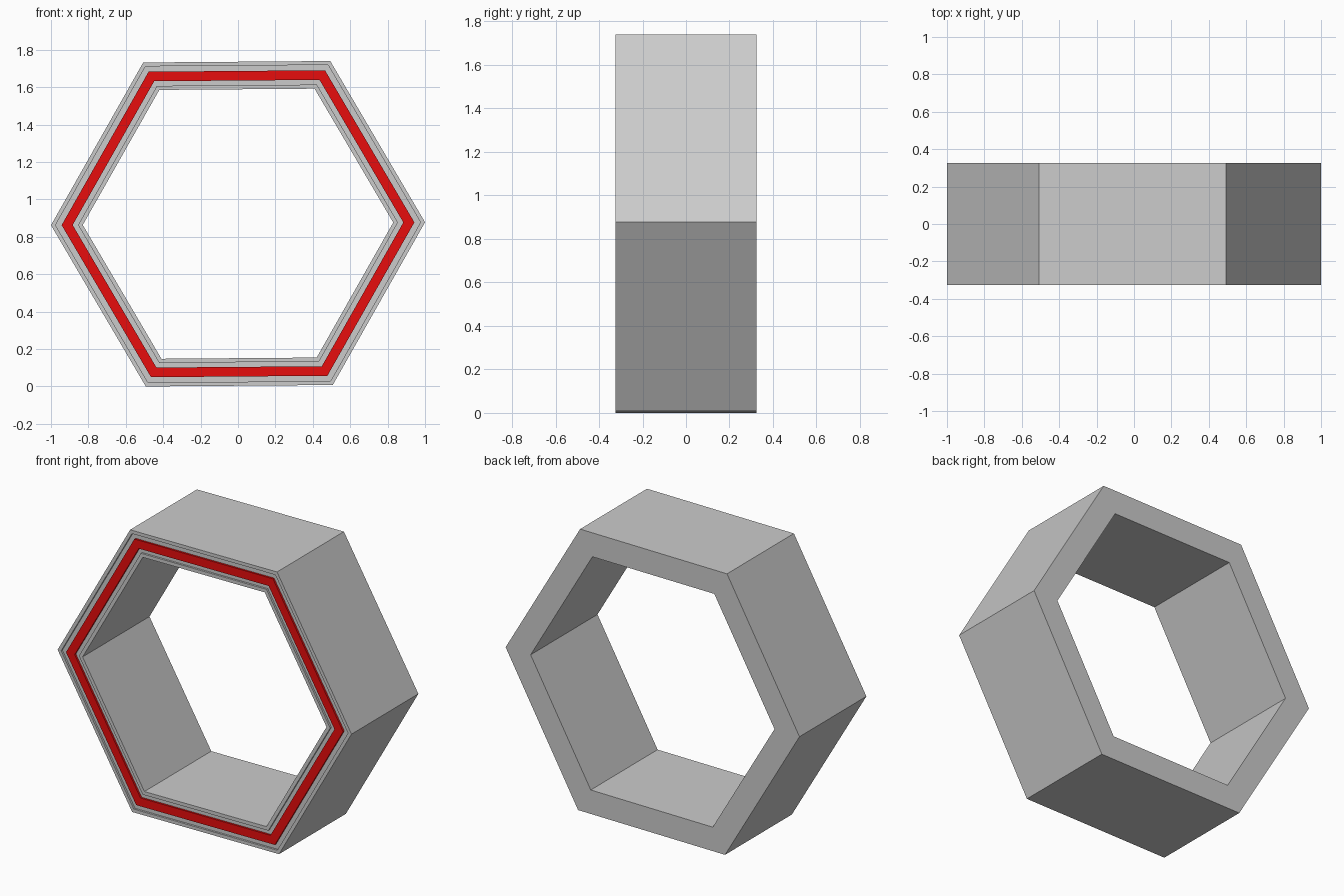
import bpy, bmesh
from math import cos, sin, radians

if "Cube" in bpy.data.objects:
    bpy.data.objects.remove(bpy.data.objects["Cube"])

SIDES = 6
TILT = radians(0.45)
CENTRE_Z = -sin(radians(240) + TILT)
HALF = 0.325


def hex_ring(name, profile):
    """Sweep a closed (radius, y) profile around a six-sided ring."""
    bm = bmesh.new()
    loops = []
    for i in range(SIDES):
        a = radians(60 * i) + TILT
        loops.append([bm.verts.new((r * cos(a), y, CENTRE_Z + r * sin(a)))
                      for r, y in profile])
    n = len(profile)
    for i in range(SIDES):
        a, b = loops[i], loops[(i + 1) % SIDES]
        for j in range(n):
            k = (j + 1) % n
            bm.faces.new((a[j], a[k], b[k], b[j]))
    bmesh.ops.recalc_face_normals(bm, faces=bm.faces)
    mesh = bpy.data.meshes.new(name)
    bm.to_mesh(mesh)
    bm.free()
    obj = bpy.data.objects.new(name, mesh)
    bpy.context.collection.objects.link(obj)
    return obj


# Grey frame: two flush lips with a shallow step on each side of the strip
F, STEP, FLOOR = -HALF, -HALF + 0.012, -HALF + 0.03
hex_ring("hexagon_frame", [
    (1.0, HALF), (1.0, F), (0.976, F), (0.976, STEP),
    (0.943, STEP), (0.943, FLOOR), (0.884, FLOOR), (0.884, STEP),
    (0.855, STEP), (0.855, F), (0.83, F), (0.83, HALF),
])

# Red light strip set into the front channel
strip = hex_ring("front_strip", [
    (0.943, FLOOR), (0.943, F), (0.884, F), (0.884, FLOOR),
])
red = bpy.data.materials.new("red")
red.diffuse_color = (0.8, 0.004, 0.004, 1)
red.use_nodes = True
red.node_tree.nodes["Principled BSDF"].inputs["Base Color"].default_value = red.diffuse_color
strip.data.materials.append(red)
